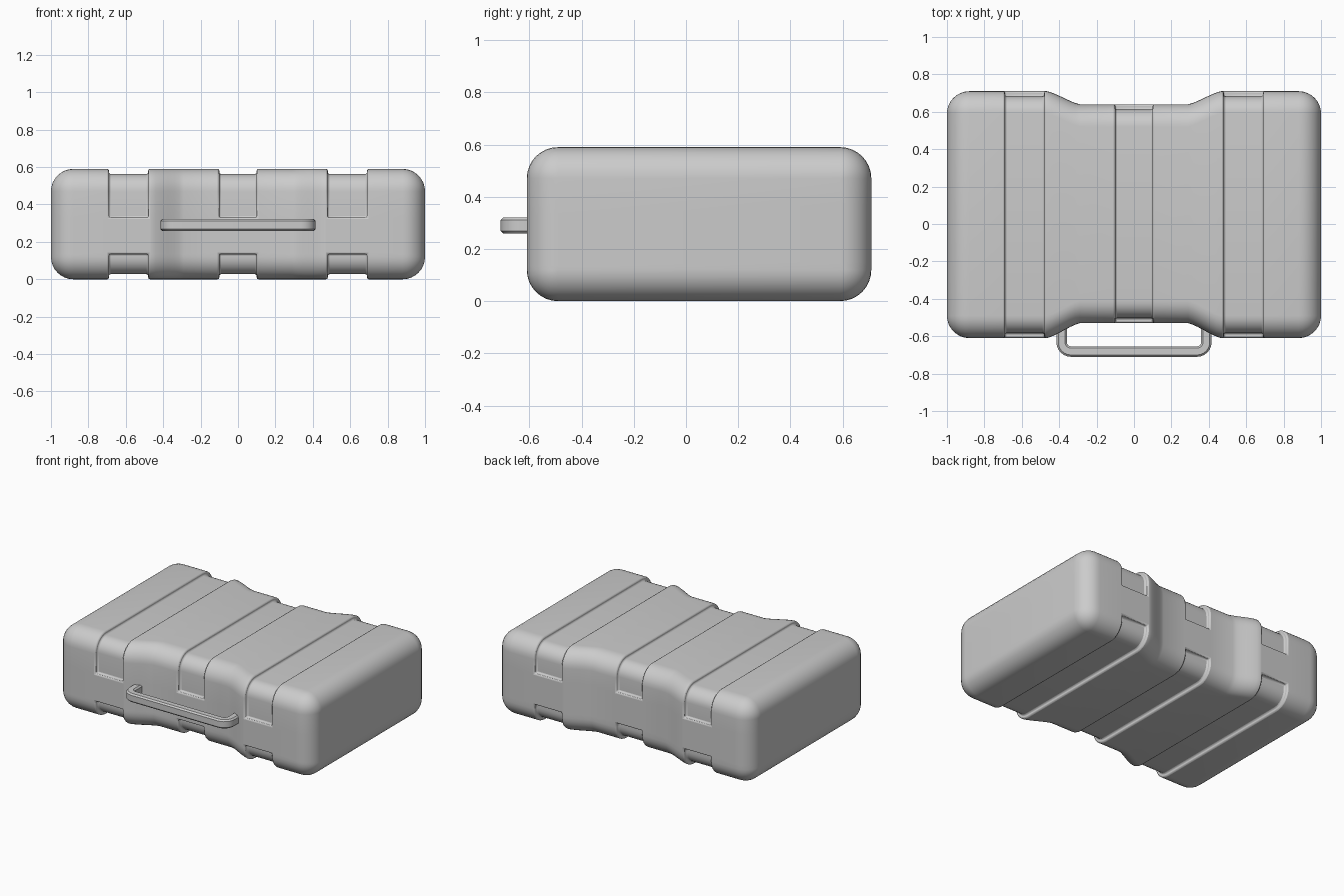
import bpy, bmesh, math

if "Cube" in bpy.data.objects:
    bpy.data.objects.remove(bpy.data.objects["Cube"])

R = 0.12                      # corner radius of the shell
GROOVE = 0.027                # strap channel depth
SEG = 8


def loft(name, rings, angle):
    """Skin equal-length closed rings, cap both ends, merge coincident points."""
    bm = bmesh.new()
    vs = [[bm.verts.new(p) for p in ring] for ring in rings]
    n = len(vs[0])
    for a, b in zip(vs, vs[1:]):
        for i in range(n):
            j = (i + 1) % n
            bm.faces.new((a[i], a[j], b[j], b[i]))
    bm.faces.new(vs[0][::-1])
    bm.faces.new(vs[-1])
    bmesh.ops.remove_doubles(bm, verts=bm.verts, dist=1e-4)
    bmesh.ops.recalc_face_normals(bm, faces=bm.faces)
    me = bpy.data.meshes.new(name)
    bm.to_mesh(me)
    bm.free()
    ob = bpy.data.objects.new(name, me)
    bpy.context.collection.objects.link(ob)
    bpy.ops.object.select_all(action='DESELECT')
    ob.select_set(True)
    bpy.context.view_layer.objects.active = ob
    bpy.ops.object.shade_smooth_by_angle(angle=math.radians(angle))
    return ob


def section(x, inset=0.0, groove=0.0):
    """Rounded cross-section with ledges where the strap channels stop."""
    t = min(1, max(0, (abs(x) - 0.29) / 0.175))
    t = 0.6 * t + 0.4 * t * t * (3 - 2 * t)
    front, back = -0.53 - 0.08 * t + inset, 0.64 + 0.07 * t - inset
    g = groove
    r = max(0, R - inset - g)
    y0, y1, z0, z1 = front + g, back - g, inset + g, 0.59 - inset - g

    def arc(cy, cz, start):
        return [(cy + r * math.cos(start + k * math.pi / 2 / SEG),
                 cz + r * math.sin(start + k * math.pi / 2 / SEG)) for k in range(SEG + 1)]

    pts = [(front, 0.135), (y0, 0.135)]
    pts += arc(y0 + r, z0 + r, math.pi) + arc(y1 - r, z0 + r, 1.5 * math.pi)
    pts += [(y1, 0.15), (back, 0.15), (back, 0.37), (y1, 0.37)]
    pts += arc(y1 - r, z1 - r, 0) + arc(y0 + r, z1 - r, math.pi / 2)
    pts += [(y0, 0.33), (front, 0.33)]
    return [(x, y, z) for y, z in pts]


# Case shell: rounded end, outer channel, waist, mirrored about the central channel
half = []
for k in range(SEG + 1):
    a = k * math.pi / 2 / SEG
    half.append((-1 + R * (1 - math.sin(a)), R * (1 - math.cos(a))))
half = [(x, i, 0) for x, i in reversed(half)]
half += [(-0.69, 0, 0), (-0.69, 0, GROOVE), (-0.48, 0, GROOVE), (-0.48, 0, 0)]
half += [(x, 0, 0) for x in (-0.465, -0.44, -0.41, -0.375, -0.34, -0.315, -0.29)]
half += [(-0.10, 0, 0), (-0.10, 0, GROOVE)]
half.sort(key=lambda s: s[0])  # stable: channel wall pairs keep their order
stations = half + [(-x, i, g) for x, i, g in reversed(half)]
case = loft("case_shell", [section(*s) for s in stations], 40)
bev = case.modifiers.new("channel_edges", 'BEVEL')
bev.width, bev.segments = 0.009, 2
bev.limit_method, bev.angle_limit = 'ANGLE', math.radians(60)

# Carry handle: chamfered bar swept round a U-shaped path
hx, hy, hr, hz = 0.387, -0.682, 0.05, 0.29
path = [(-hx, -0.53, 0)]
for cx, start in ((-hx + hr, math.pi), (hx - hr, 1.5 * math.pi)):
    for k in range(7):
        a = start + k * math.pi / 12
        path.append((cx + hr * math.cos(a), hy + hr + hr * math.sin(a), a))
path.append((hx, -0.53, 0))
path[0] = (-hx, -0.53, math.pi)
w, h, c = 0.028, 0.031, 0.01
bar = [(w, c - h), (w, h - c), (w - c, h), (c - w, h),
       (-w, h - c), (-w, c - h), (c - w, -h), (w - c, -h)]
loft("carry_handle", [[(x + u * math.cos(a), y + u * math.sin(a), hz + v) for u, v in bar]
                      for x, y, a in path], 40)
